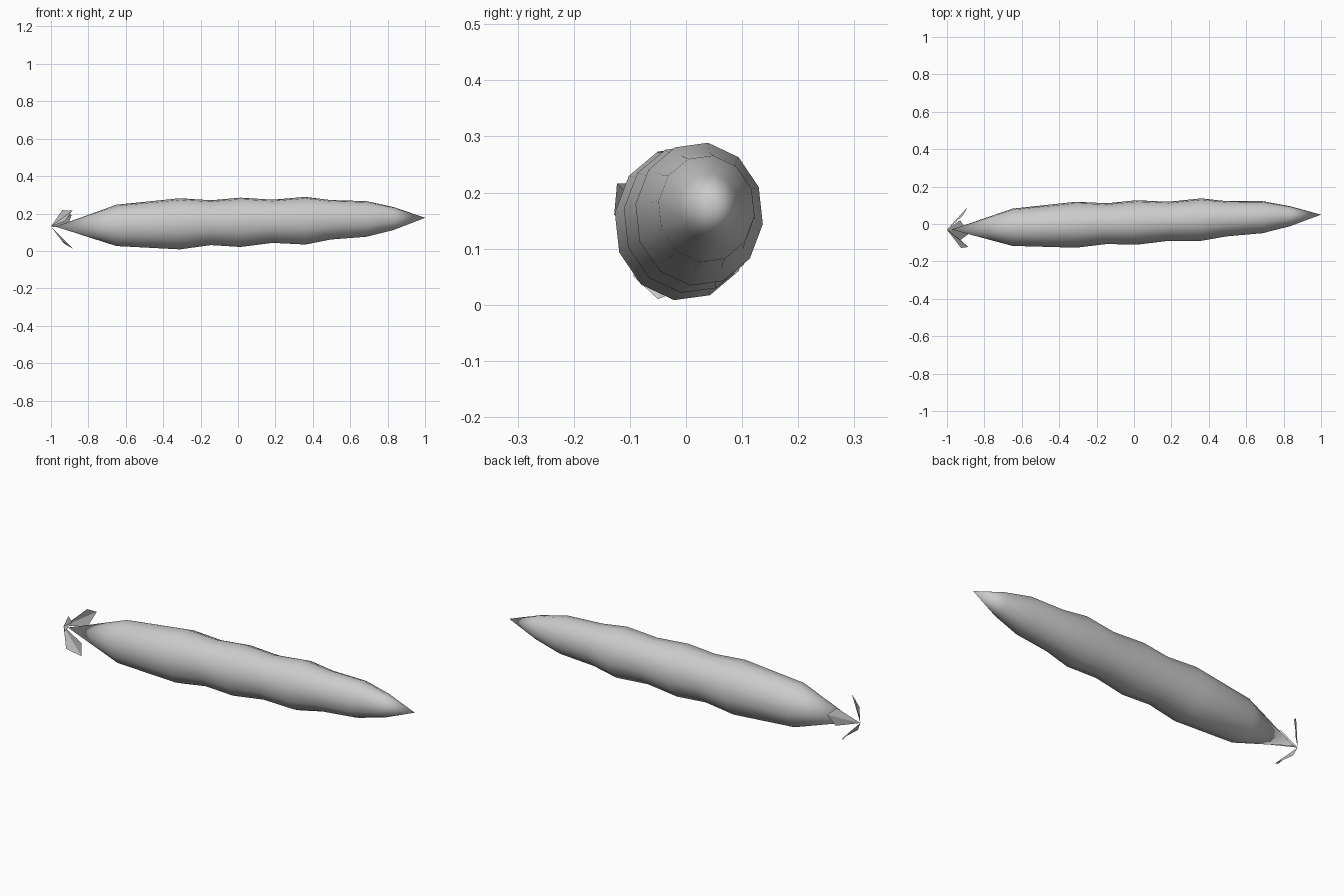
import bpy, bmesh, math

if "Cube" in bpy.data.objects:
    bpy.data.objects.remove(bpy.data.objects["Cube"])

grey = bpy.data.materials.new("grey")
grey.diffuse_color = (0.6, 0.6, 0.6, 1)
grey.use_nodes = True
grey.node_tree.nodes["Principled BSDF"].inputs["Base Color"].default_value = grey.diffuse_color


def make_object(name, bm, smooth):
    mesh = bpy.data.meshes.new(name)
    bm.to_mesh(mesh)
    bm.free()
    mesh.materials.append(grey)
    for p in mesh.polygons:
        p.use_smooth = smooth
    obj = bpy.data.objects.new(name, mesh)
    bpy.context.collection.objects.link(obj)
    return obj


# Body: twelve-sided rings (x, y low, y high, z low, z high) between two points
SIDES = 12
rings = [(-0.65, -0.118, 0.083, 0.025, 0.248),
         (-0.31, -0.128, 0.120, 0.007, 0.283),
         (-0.145, -0.108, 0.112, 0.030, 0.272),
         (0.013, -0.112, 0.128, 0.020, 0.286),
         (0.185, -0.091, 0.120, 0.042, 0.275),
         (0.36, -0.091, 0.138, 0.033, 0.290),
         (0.495, -0.067, 0.123, 0.060, 0.273),
         (0.687, -0.050, 0.123, 0.075, 0.267),
         (0.833, -0.013, 0.096, 0.112, 0.235)]
bm = bmesh.new()
loops = []
for x, y0, y1, z0, z1 in rings:
    loop = []
    for k in range(SIDES):
        a = math.radians(82) + math.tau * k / SIDES
        loop.append(bm.verts.new((x, (y0 + y1) / 2 + (y1 - y0) / 2 * math.cos(a),
                                  (z0 + z1) / 2 + (z1 - z0) / 2 * math.sin(a))))
    loops.append(loop)
tail = bm.verts.new((-0.975, -0.03, 0.13))
nose = bm.verts.new((1.0, 0.05, 0.177))
for k in range(SIDES):
    n = (k + 1) % SIDES
    for a, b in zip(loops, loops[1:]):
        bm.faces.new((a[k], a[n], b[n], b[k]))
    bm.faces.new((tail, loops[0][n], loops[0][k]))
    bm.faces.new((nose, loops[-1][k], loops[-1][n]))
bmesh.ops.recalc_face_normals(bm, faces=bm.faces)
make_object("body", bm, True)

# Three thin leaves spreading from the tail: side, tip, side offsets
base = (-1.0, -0.03, 0.13)
leaves = {
    "lower_leaf": [(0.06, -0.065, -0.078), (0.12, -0.02, -0.12), (0.07, 0.05, -0.09)],
    "front_leaf": [(0.06, -0.045, 0.088), (0.115, -0.093, 0.086), (0.075, -0.098, 0.03)],
    "back_leaf": [(0.085, 0.075, 0.085), (0.11, 0.12, 0.06), (0.085, 0.085, -0.005)],
}
for name, offsets in leaves.items():
    bm = bmesh.new()
    v = [bm.verts.new([b + o for b, o in zip(base, off)])
         for off in [(0, 0, 0)] + offsets]
    bm.faces.new((v[0], v[1], v[2]))
    bm.faces.new((v[0], v[2], v[3]))
    make_object(name, bm, False)
